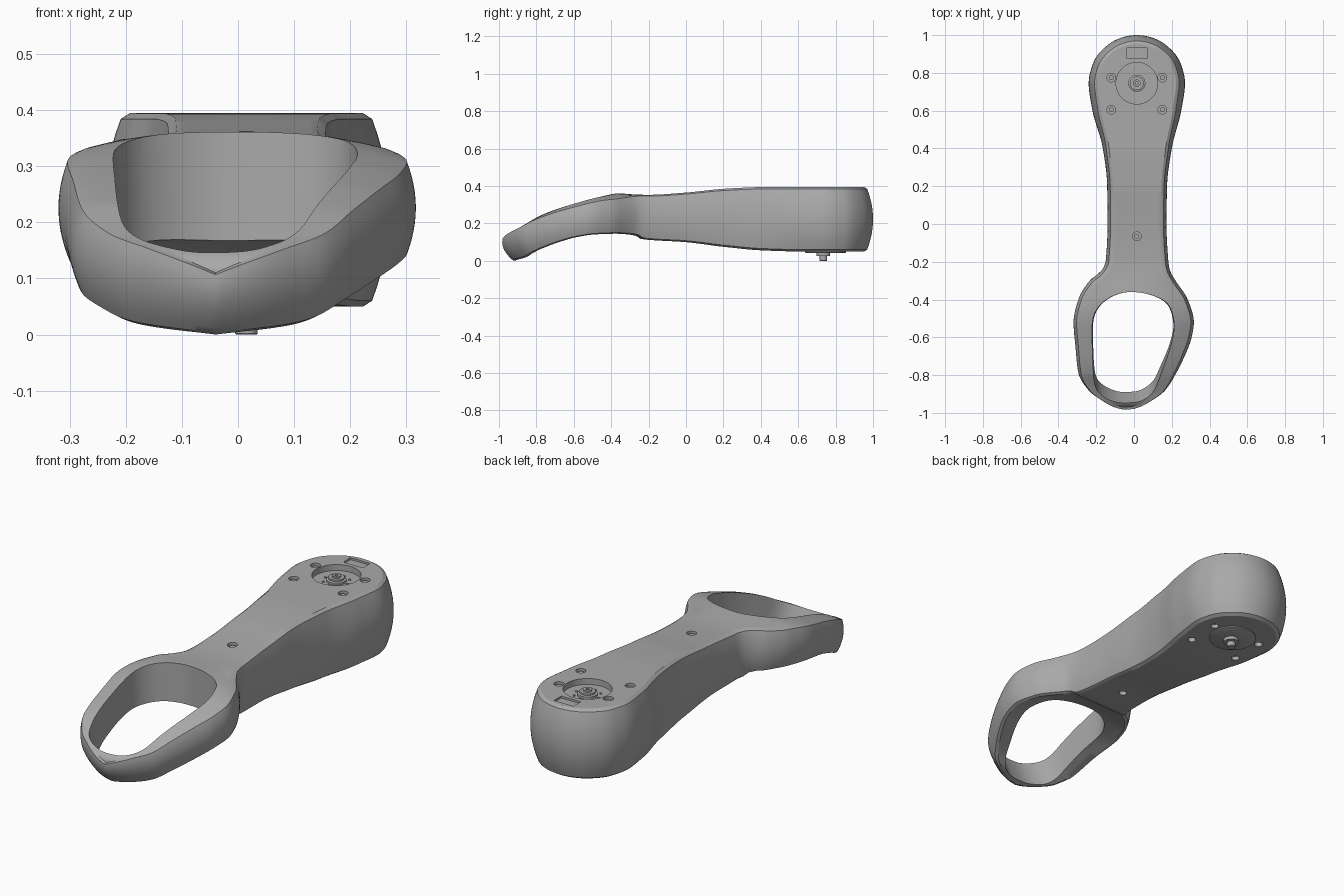
import bpy, bmesh, math

cube = bpy.data.objects.get("Cube")
if cube:
    bpy.data.objects.remove(cube, do_unlink=True)

grey = bpy.data.materials.new("plain_grey")
grey.use_nodes = True
COLOUR = (0.4, 0.4, 0.4, 1)
grey.diffuse_color = COLOUR
grey.node_tree.nodes["Principled BSDF"].inputs["Base Color"].default_value = COLOUR


def smoothstep(a, b, v):
    t = min(1, max(0, (v - a) / (b - a)))
    return t * t * (3 - 2 * t)


def angle(y):
    return math.acos(max(-1, min(1, -y)))


def curve(points):
    """Smooth monotone curve through (y, value) points, eased toward the round ends."""
    keys = sorted((angle(y), v) for y, v in points)
    sec = [(b[1] - a[1]) / (b[0] - a[0]) for a, b in zip(keys, keys[1:])]
    mid = [2 * a * b / (a + b) if a * b > 0 else 0 for a, b in zip(sec, sec[1:])]
    slope = [sec[0]] + mid + [sec[-1]]

    def value(th):
        i = 0
        while i < len(sec) - 1 and th > keys[i + 1][0]:
            i += 1
        (x0, v0), (x1, v1) = keys[i], keys[i + 1]
        h = x1 - x0
        t = (th - x0) / h
        return (v0 * (1 + 2 * t) * (1 - t) ** 2 + v1 * t * t * (3 - 2 * t)
                + h * (slope[i] * t * (1 - t) ** 2 - slope[i + 1] * t * t * (1 - t)))
    return value


def finish(bm, name):
    bmesh.ops.recalc_face_normals(bm, faces=bm.faces)
    mesh = bpy.data.meshes.new(name)
    bm.to_mesh(mesh)
    bm.free()
    mesh.materials.append(grey)
    ob = bpy.data.objects.new(name, mesh)
    bpy.context.collection.objects.link(ob)
    return ob


def smooth(ob):
    bpy.ops.object.select_all(action='DESELECT')
    ob.select_set(True)
    bpy.context.view_layer.objects.active = ob
    bpy.ops.object.shade_smooth_by_angle(angle=math.radians(32))


def loft(rings, name):
    """Skin a list of closed rings and cap both ends."""
    bm = bmesh.new()
    rows = [[bm.verts.new(p) for p in ring] for ring in rings]
    n = len(rows[0])
    for a, b in zip(rows, rows[1:]):
        for i in range(n):
            j = (i + 1) % n
            bm.faces.new((a[i], a[j], b[j], b[i]))
    bm.faces.new(rows[0])
    bm.faces.new(rows[-1])
    bmesh.ops.remove_doubles(bm, verts=bm.verts, dist=0.0004)
    bmesh.ops.dissolve_degenerate(bm, edges=bm.edges, dist=0.0001)
    return finish(bm, name)


def turned(name, x, y, profile, sides=40):
    """Stack of circles given as (radius, height)."""
    return loft([[(x + r * math.cos(math.tau * i / sides), y + r * math.sin(math.tau * i / sides), z)
                  for i in range(sides)] for r, z in profile], name)


def cut(ob, cutter):
    mod = ob.modifiers.new("cut", 'BOOLEAN')
    mod.operation, mod.solver, mod.object = 'DIFFERENCE', 'EXACT', cutter
    bpy.context.view_layer.objects.active = ob
    bpy.ops.object.modifier_apply(modifier=mod.name)
    bpy.data.objects.remove(cutter, do_unlink=True)


# Plan outline and height profiles along the arm
left = curve([(-1, -.04), (-.95, -.175), (-.9, -.24), (-.8, -.295), (-.65, -.31), (-.52, -.32),
              (-.4, -.295), (-.3, -.235), (-.25, -.175), (-.2, -.15), (0, -.14), (.2, -.142),
              (.4, -.165), (.6, -.22), (.745, -.24), (.85, -.217), (.95, -.136), (1, .015)])
right = curve([(-1, -.04), (-.95, .1), (-.9, .165), (-.8, .225), (-.7, .27), (-.6, .305),
               (-.52, .317), (-.4, .285), (-.3, .22), (-.25, .192), (-.2, .182), (0, .172),
               (.2, .175), (.4, .2), (.6, .25), (.745, .27), (.85, .247), (.95, .166), (1, .015)])
top = curve([(-1, .11), (-.9, .185), (-.8, .24), (-.7, .285), (-.6, .32), (-.5, .345), (-.38, .362),
             (-.2, .353), (0, .365), (.2, .385), (.4, .394), (1, .395)])
bottom = curve([(-1, 0), (-.95, .015), (-.85, .055), (-.7, .1), (-.6, .125), (-.5, .14), (-.36, .145),
                (-.26, .138), (-.22, .115), (0, .1), (.2, .075), (.4, .056), (.6, .05), (1, .05)])

STATIONS, LAYERS, ACROSS = 150, 12, 16


def section(th):
    y = -math.cos(th)
    eps = 0.004
    lo, hi = max(0, th - eps), min(math.pi, th + eps)
    dy = (math.cos(lo) - math.cos(hi)) if 0 < lo and hi < math.pi else 0
    ring_zone = smoothstep(-.95, -.55, y) * (1 - smoothstep(-.4, -.22, y))
    bulge = .018 + .017 * smoothstep(.3, .7, y)
    shear = .06 * (1 - smoothstep(-1, -.6, y))
    z_top, z_bot = top(th), bottom(th)
    edge_top = z_top - .028 * ring_zone

    def side(fn, sign, t, extra=0):
        dx = fn(hi) - fn(lo)
        length = math.hypot(dx, dy)
        inset = bulge * (2 * t - 1) ** 2 + extra
        return (fn(th) - sign * dy / length * inset,
                y + sign * dx / length * inset + shear * (1 - t),
                z_bot + t * (edge_top - z_bot))

    def span(t, extra, height):
        a, b = side(right, 1, t, extra), side(left, -1, t, extra)
        pts = []
        for i in range(ACROSS + 1):
            f = i / ACROSS
            crown = height * (1 - abs(2 * f - 1) ** 2.5)
            pts.append((a[0] + f * (b[0] - a[0]), a[1] + f * (b[1] - a[1]), a[2] + crown))
        return pts

    ts = [.03 + .94 * i / LAYERS for i in range(LAYERS + 1)]
    return ([side(right, 1, t) for t in ts] + span(1, .012, .028 * ring_zone)
            + [side(left, -1, t) for t in reversed(ts)] + span(0, .012, .03 * ring_zone)[::-1])


body = loft([section(math.pi * i / STATIONS) for i in range(STATIONS + 1)], "arm_body")

# Opening through the front loop, leaning forward at its tip
opening = [(-.01, -.36), (-.1, -.378), (-.175, -.43), (-.213, -.51), (-.215, -.65), (-.205, -.79),
           (-.17, -.855), (-.1, -.895), (-.03, -.902), (.04, -.888), (.1, -.835), (.145, -.73),
           (.19, -.62), (.207, -.53), (.178, -.43), (.1, -.38)]


def rounded(pts, steps=6):
    out = []
    n = len(pts)
    for i in range(n):
        p = [pts[(i + k) % n] for k in (-1, 0, 1, 2)]
        for s in range(steps):
            t = s / steps
            out.append([(2 * b + (c - a) * t + (2 * a - 5 * b + 4 * c - d) * t * t
                         + (3 * b - a - 3 * c + d) * t ** 3) / 2 for a, b, c, d in zip(*p)])
    return out


def opening_ring(z):
    return [(x * (1 + .12 * (z - .1)), y - .42 * (z - .04) * smoothstep(-.5, -.9, y), z)
            for x, y in rounded(opening)]


cut(body, loft([opening_ring(z) for z in (-.05, .1, .2, .3, .45)], "opening_cutter"))

# Hub recess, label recess and screw holes
HUB_X, HUB_Y = .015, .745
cut(body, turned("recess_cutter", HUB_X, HUB_Y, [(.11, .365), (.11, .5)], 64))
screws = [(HUB_X + sx * .135, y) for sx in (-1, 1) for y in (.605, .775)]
for x, y in screws + [(HUB_X, -.065)]:
    top_z, bot_z = top(angle(y)), bottom(angle(y))
    cut(body, turned("screw_cutter", x, y, [(.023, top_z - .02), (.023, top_z + .1)], 24))
    cut(body, turned("screw_cutter", x, y, [(.019, bot_z - .1), (.019, bot_z + .02)], 24))
    smooth(turned("screw", x, y, [(.013, top_z - .025), (.013, top_z - .008)], 24))
label = [(HUB_X + sx * .053, .903 + sy * .028) for sx, sy in ((-1, -1), (1, -1), (1, 1), (-1, 1))]
cut(body, loft([[(x, y, z) for x, y in label] for z in (.385, .5)], "label_cutter"))
smooth(body)

# Hub parts above and axle below
smooth(turned("hub_boss", HUB_X, HUB_Y, [(.045, .36), (.045, .375), (.036, .378), (.036, .386),
                                         (.02, .386), (.02, .394), (.008, .394), (.008, .38)]))
smooth(turned("bottom_plate", HUB_X, HUB_Y, [(.11, .055), (.11, .045), (.106, .043)], 64))
smooth(turned("axle", HUB_X, HUB_Y - .01, [(.036, .05), (.036, .027), (.02, .025), (.02, .002), (.018, 0)]))
for i in range(8):
    a = math.tau * i / 8
    smooth(turned("hub_screw", HUB_X + .06 * math.cos(a), HUB_Y + .06 * math.sin(a),
                  [(.006, .36), (.006, .369)], 12))
